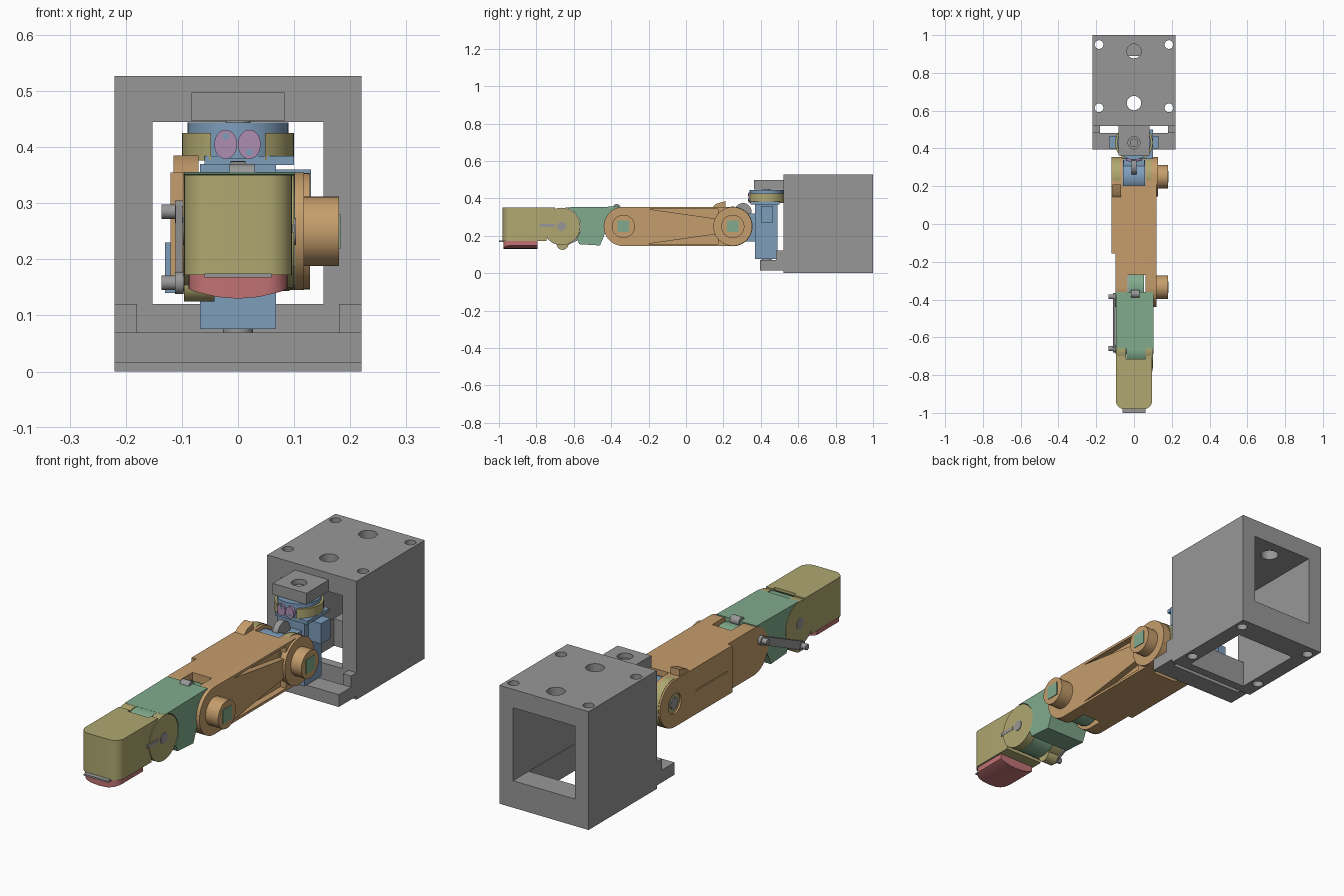
import bpy, bmesh
from math import sin, cos, pi, radians
from mathutils import Vector

if "Cube" in bpy.data.objects:
    bpy.data.objects.remove(bpy.data.objects["Cube"])


def material(name, r, g, b):
    m = bpy.data.materials.new(name)
    m.use_nodes = True
    col = [(c / 255) ** 2.2 for c in (r, g, b)] + [1]
    m.diffuse_color = col
    m.node_tree.nodes["Principled BSDF"].inputs["Base Color"].default_value = col
    return m


GREY = material("grey", 150, 150, 150)
ORANGE = material("tan_orange", 196, 156, 108)
BLUE = material("steel_blue", 124, 156, 186)
GREEN = material("sage_green", 128, 170, 140)
YELLOW = material("olive_yellow", 174, 166, 112)
PINK = material("dusty_pink", 192, 114, 116)
PURPLE = material("mauve", 172, 140, 176)


def prism(name, pts, axis, lo, hi, mat):
    """Extrude a profile along an axis; pts are (y,z), (x,z) or (x,y)."""
    place = {"x": lambda p, t: (t, p[0], p[1]),
             "y": lambda p, t: (p[0], t, p[1]),
             "z": lambda p, t: (p[0], p[1], t)}[axis]
    bm = bmesh.new()
    a = [bm.verts.new(place(p, lo)) for p in pts]
    b = [bm.verts.new(place(p, hi)) for p in pts]
    bm.faces.new(a)
    bm.faces.new(b)
    n = len(pts)
    for i in range(n):
        j = (i + 1) % n
        bm.faces.new((a[i], a[j], b[j], b[i]))
    bmesh.ops.recalc_face_normals(bm, faces=bm.faces)
    me = bpy.data.meshes.new(name)
    bm.to_mesh(me)
    bm.free()
    me.materials.append(mat)
    me.shade_smooth()
    me.set_sharp_from_angle(angle=radians(30))
    ob = bpy.data.objects.new(name, me)
    bpy.context.collection.objects.link(ob)
    return ob


def box(name, x0, x1, y0, y1, z0, z1, mat):
    return prism(name, [(x0, y0), (x1, y0), (x1, y1), (x0, y1)], "z", z0, z1, mat)


def arc(c, r, a0, a1, n=24, squash=1):
    steps = [radians(a0 + (a1 - a0) * i / n) for i in range(n + 1)]
    return [(c[0] + r * cos(t) * squash, c[1] + r * sin(t)) for t in steps]


def disc(name, axis, c, r, lo, hi, mat, squash=1):
    return prism(name, arc(c, r, 0, 360, 40, squash)[:-1], axis, lo, hi, mat)


def rounded(x, y0, y1, r):
    """Plan outline with rounded front corners."""
    return (arc((-x + r, y0 + r), r, 180, 270, 8) + arc((x - r, y0 + r), r, 270, 360, 8)
            + [(x, y1), (-x, y1)])


def cut(ob, *tools, op="DIFFERENCE"):
    """Apply boolean tools to an object and remove them."""
    for t in tools:
        mod = ob.modifiers.new("cut", "BOOLEAN")
        mod.operation, mod.object, mod.solver = op, t, "EXACT"
        bpy.context.view_layer.update()
        dg = bpy.context.evaluated_depsgraph_get()
        me = bpy.data.meshes.new_from_object(ob.evaluated_get(dg))
        ob.modifiers.clear()
        ob.data = me
        bpy.data.objects.remove(t)
    ob.data.set_sharp_from_angle(angle=radians(30))
    return ob


SHOULDER, ELBOW, WRIST = (0.25, 0.25), (-0.335, 0.25), (-0.665, 0.25)
PIVOT = (0, 0.43)

# Hollow base housing
housing = box("base_housing", -0.22, 0.22, 0.52, 1, 0, 0.527, GREY)
cut(housing,
    box("tunnel", -0.152, 0.152, 0.4, 1.1, 0.12, 0.445, GREY),
    box("floor_opening", -0.15, 0.15, 0.56, 0.89, -0.1, 0.2, GREY),
    *[disc("top_hole", "z", (0, y), 0.038, 0.3, 0.6, GREY) for y in (0.64, 0.915)],
    *[disc("bolt_hole", "z", (x, y), 0.023, -0.1, 0.6, GREY)
      for x in (-0.185, 0.185) for y in (0.615, 0.95)])

# Pivot brackets
box("lower_bracket_bar", -0.22, 0.22, 0.395, 0.482, 0.015, 0.07, GREY)
for side, x in (("right", -0.22), ("left", 0.18)):
    box(side + "_bracket_arm", x, x + 0.04, 0.482, 0.522, 0.015, 0.12, GREY)
cut(box("upper_bracket", -0.083, 0.083, 0.363, 0.522, 0.447, 0.497, GREY),
    disc("bore", "z", PIVOT, 0.032, 0.47, 0.6, GREY))
disc("lower_pivot_pin", "z", PIVOT, 0.027, 0.015, 0.08, GREY)
disc("upper_pivot_pin", "z", PIVOT, 0.022, 0.43, 0.48, GREY)

# Shoulder turret
disc("turret_disc", "z", PIVOT, 0.09, 0.38, 0.444, BLUE)
cut(disc("turret_band", "z", PIVOT, 0.1, 0.376, 0.425, YELLOW),
    box("band_gap", -0.048, 0.048, 0.2, 0.42, 0.3, 0.5, YELLOW))
for x, dz in ((-0.022, 0.014), (0.02, -0.014)):
    disc("oval_insert", "y", (x, 0.405), 0.026, 0.334, 0.36, PURPLE, 0.78)
    disc("oval_pin", "y", (x, 0.405 + dz), 0.006, 0.332, 0.345, BLUE)
box("turret_plate", -0.06, 0.1, 0.345, 0.5, 0.368, 0.384, BLUE)
box("turret_body", -0.068, 0.068, 0.37, 0.49, 0.076, 0.37, BLUE)
box("left_motor", 0.06, 0.13, 0.4, 0.465, 0.27, 0.36, BLUE)
box("right_motor", -0.13, -0.06, 0.4, 0.465, 0.14, 0.23, BLUE)
box("shoulder_yoke", -0.055, 0.055, 0.29, 0.4, 0.17, 0.32, BLUE)
disc("shoulder_hub", "x", SHOULDER, 0.09, -0.057, 0.057, BLUE)
disc("shoulder_pulley", "x", (0.305, 0.33), 0.045, -0.013, 0.013, GREY)

# Upper arm with forked ends
outline = arc(ELBOW, 0.105, 90, 270) + arc(SHOULDER, 0.104, -90, 90)
arm = prism("upper_arm", outline, "x", -0.12, 0.118, ORANGE)
grooves = [prism("groove", [(-0.2, 0.25 + s * 0.093), (0.17, 0.25 + s * 0.093),
                            (0.17, 0.25 + s * 0.04)], "x", 0.09, 0.2, ORANGE) for s in (-1, 1)]
cut(arm,
    box("shoulder_gap", -0.06, 0.06, 0.205, 0.4, 0, 0.5, ORANGE),
    box("elbow_gap", -0.035, 0.06, -0.5, -0.27, 0, 0.5, ORANGE),
    box("side_step", -0.2, -0.098, -0.5, -0.155, 0, 0.5, ORANGE),
    box("side_seam", -0.2, -0.114, -0.12, 0.1, 0.247, 0.253, ORANGE),
    disc("shoulder_bore", "x", SHOULDER, 0.045, -0.2, -0.095, ORANGE), *grooves)
disc("shoulder_bearing", "x", SHOULDER, 0.025, -0.117, -0.09, GREY)
for x0, x1 in ((-0.112, -0.075), (0.066, 0.092)):
    disc("shoulder_spacer", "x", SHOULDER, 0.106, x0, x1, YELLOW)
disc("left_shoulder_cheek", "x", SHOULDER, 0.104, 0.1, 0.128, ORANGE)
prism("arm_tab", [(0.13, 0.34), (0.21, 0.34), (0.21, 0.385), (0.16, 0.37)],
      "x", -0.115, -0.07, ORANGE)

# Round motor housings with square keys
for name, (y, z) in (("shoulder", SHOULDER), ("elbow", ELBOW)):
    disc(name + "_motor", "x", (y, z), 0.062, 0.1, 0.18, ORANGE)
    box(name + "_key", 0.17, 0.183, y - 0.031, y + 0.031, z - 0.031, z + 0.031, GREEN)

# Forearm with knuckles at both ends
forearm = prism("forearm", [(-0.36, 0.356), (-0.66, 0.352), (-0.57, 0.155), (-0.46, 0.148),
                            (-0.43, 0.22), (-0.36, 0.3)], "x", -0.096, 0.102, GREEN)
cut(forearm, disc("wrist_clearance", "x", WRIST, 0.102, -0.2, 0.2, GREEN))
disc("elbow_knuckle", "x", ELBOW, 0.092, -0.028, 0.052, GREEN)
disc("elbow_pulley", "x", (-0.37, 0.35), 0.02, -0.015, 0.03, GREY)
disc("wrist_knuckle", "x", WRIST, 0.099, -0.04, 0.06, GREEN)

# Hand block with wrist cheeks
hand = prism("hand", rounded(0.096, -0.98, -0.7, 0.045), "z", 0.172, 0.35, YELLOW)
cut(hand,
    box("knuckle_gap", -0.042, 0.062, -0.715, -0.6, 0, 0.5, YELLOW),
    disc("knuckle_clearance", "x", WRIST, 0.101, -0.042, 0.062, YELLOW),
    box("lower_notch", -0.2, 0.2, -0.745, -0.6, 0.1, 0.195, YELLOW))
for x0, x1 in ((-0.096, -0.042), (0.062, 0.1)):
    disc("wrist_cheek", "x", WRIST, 0.1, x0, x1, YELLOW)
box("cheek_slot", 0.097, 0.101, -0.78, -0.7, 0.247, 0.262, GREY)
disc("wrist_axle", "x", WRIST, 0.024, -0.098, 0.103, GREY)
disc("wrist_lug", "x", (-0.66, 0.157), 0.032, -0.096, -0.042, YELLOW)

# Soft pad and toe plate below the hand
cut(prism("palm_pad", rounded(0.088, -0.977, -0.795, 0.04), "z", 0.12, 0.174, PINK),
    disc("pad_curve", "y", (0, 0.37), 0.24, -1.1, -0.7, PINK), op="INTERSECT")
box("toe_plate", -0.06, 0.06, -1, -0.9, 0.168, 0.175, GREY)

# Push rod on the right side
top, low = Vector((-0.385, 0.285)), Vector((-0.66, 0.158))
along = (low - top).normalized()
across = Vector((-along.y, along.x)) * 0.018
prism("push_rod", [top + across, top - across, low - across, low + across],
      "x", -0.111, -0.099, GREY)
for end, p in (("elbow", top), ("wrist", low)):
    disc(end + "_rod_eye", "x", p, 0.02, -0.112, -0.097, GREY)
    disc(end + "_rod_pin", "x", p, 0.013, -0.136, -0.09, GREY)
